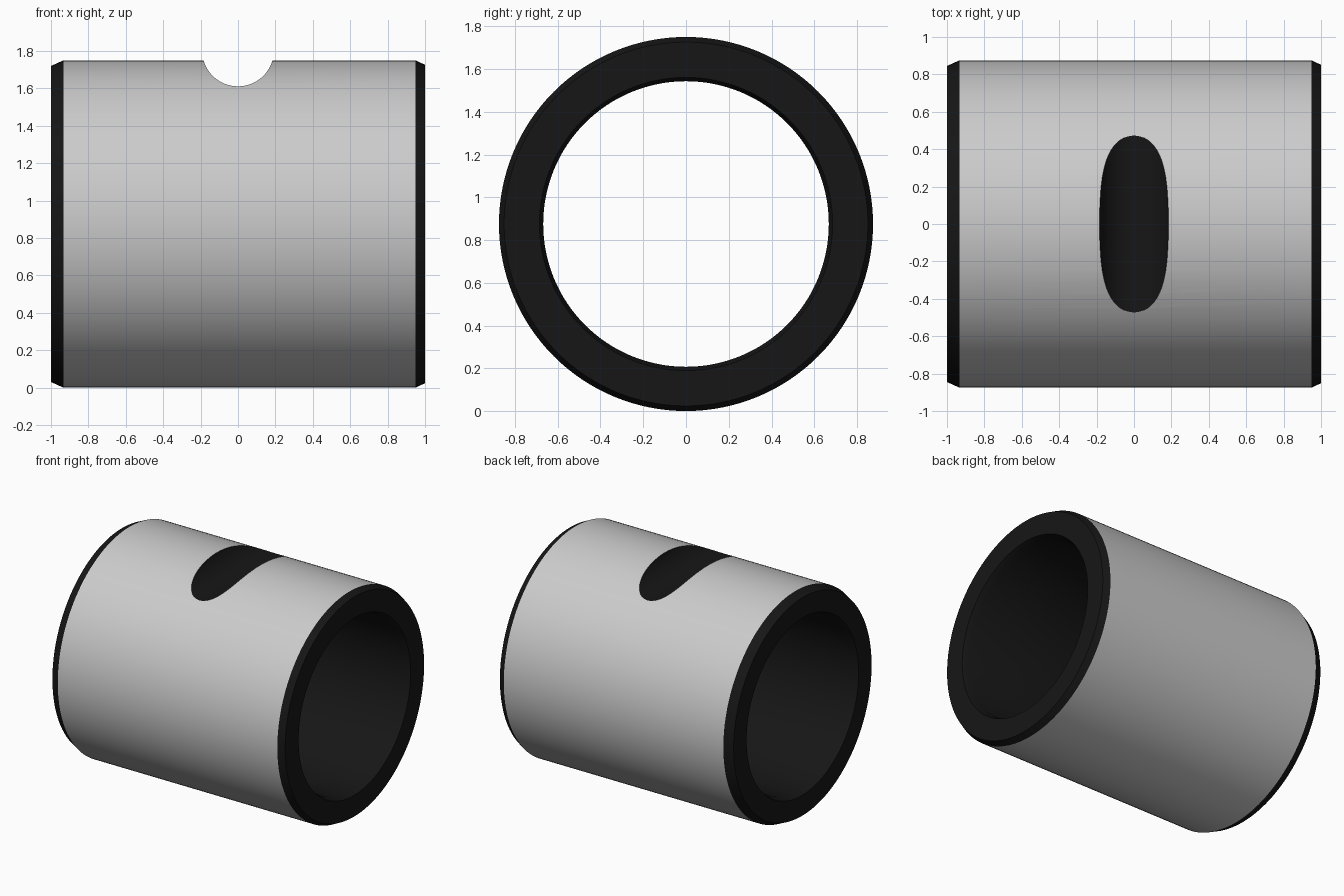
import bpy, bmesh, math
from mathutils import Matrix

if "Cube" in bpy.data.objects:
    bpy.data.objects.remove(bpy.data.objects["Cube"])

R, BORE, SEG = 0.875, 0.668, 128

dark = bpy.data.materials.new("dark_finish")
dark.diffuse_color = (0.008, 0.008, 0.008, 1)
dark.use_nodes = True
dark.node_tree.nodes["Principled BSDF"].inputs["Base Color"].default_value = dark.diffuse_color
grey = bpy.data.materials.new("grey_finish")
grey.diffuse_color = (0.8, 0.8, 0.8, 1)
grey.use_nodes = True
grey.node_tree.nodes["Principled BSDF"].inputs["Base Color"].default_value = grey.diffuse_color


def make_object(name, bm):
    bmesh.ops.recalc_face_normals(bm, faces=bm.faces[:])
    mesh = bpy.data.meshes.new(name)
    bm.to_mesh(mesh)
    bm.free()
    mesh.materials.append(grey)
    mesh.materials.append(dark)
    obj = bpy.data.objects.new(name, mesh)
    bpy.context.collection.objects.link(obj)
    return obj


# sleeve: closed cross-section (x, radius) revolved around the x axis
profile = [(-0.933, R), (0.95, R), (1, R - 0.024), (1, BORE + 0.018),
           (0.95, BORE), (-0.94, BORE), (-1, BORE + 0.018), (-1, R - 0.03)]
bm = bmesh.new()
rings = []
for i in range(SEG):
    a = 2 * math.pi * i / SEG
    rings.append([bm.verts.new((x, r * math.sin(a), R + r * math.cos(a)))
                  for x, r in profile])
n = len(profile)
for i in range(SEG):
    p, q = rings[i], rings[(i + 1) % SEG]
    for k in range(n):
        f = bm.faces.new((p[k], p[(k + 1) % n], q[(k + 1) % n], q[k]))
        f.material_index = 0 if k == 0 else 1
sleeve = make_object("sleeve", bm)

# round groove across the top, shallower than the wall
bm = bmesh.new()
bmesh.ops.create_cone(bm, cap_ends=True, segments=64, radius1=0.192, radius2=0.192,
                      depth=2.4, matrix=Matrix.Translation((0, 0, 1.803))
                      @ Matrix.Rotation(math.pi / 2, 4, 'X'))
for f in bm.faces:
    f.material_index = 1
cutter = make_object("groove_cutter", bm)
cutter.hide_render = True

mod = sleeve.modifiers.new("groove", 'BOOLEAN')
mod.operation = 'DIFFERENCE'
mod.solver = 'EXACT'
mod.object = cutter
bpy.context.view_layer.objects.active = sleeve
sleeve.select_set(True)
bpy.ops.object.modifier_apply(modifier=mod.name)
bpy.data.objects.remove(cutter, do_unlink=True)

bpy.ops.object.shade_smooth_by_angle(angle=math.radians(20))
